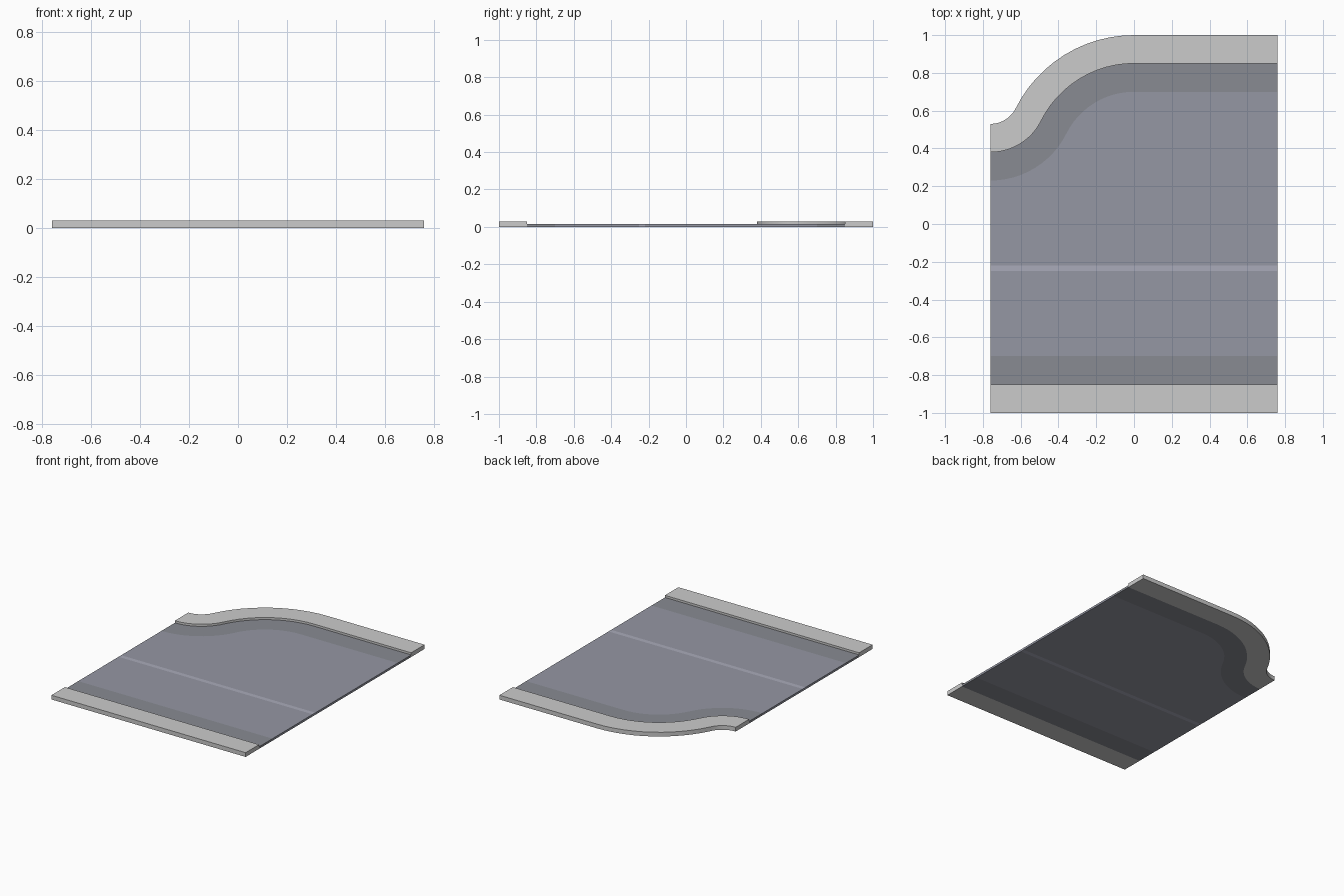
import bpy, bmesh
from math import sin, cos, asin

if "Cube" in bpy.data.objects:
    bpy.data.objects.remove(bpy.data.objects["Cube"])

X, END_Y, DROP = 0.76, 0.85, 0.47
R1 = 0.55                                   # convex radius of the kerb's inner edge
S = (X * X + DROP * DROP) / (2 * DROP)      # sum of both tangent arc radii
R2 = S - R1
SWEEP = asin(X / S)
N = 12


def material(name, rgb):
    m = bpy.data.materials.new(name)
    m.diffuse_color = (*rgb, 1)
    m.use_nodes = True
    m.node_tree.nodes["Principled BSDF"].inputs["Base Color"].default_value = m.diffuse_color
    return m


def curved(offset):
    """Edge line parallel to the inner kerb edge, from left to right."""
    a, b = R1 + offset, R2 - offset
    pts = [(-X + b * sin(SWEEP * i / N), END_Y - DROP + R2 - b * cos(SWEEP * i / N))
           for i in range(N + 1)]
    pts += [(-a * sin(SWEEP * i / N), END_Y - R1 + a * cos(SWEEP * i / N))
            for i in range(N - 1, -1, -1)]
    return pts + [(X, END_Y + offset)]


def straight(y):
    """Edge line at constant y, divided to match the curved lines."""
    return [(x, y) for x, _ in curved(0)]


def strip(name, low, high, top, mat=None):
    """Solid band between two edge lines, standing on the ground."""
    bm = bmesh.new()
    rows = [[bm.verts.new((x, y, z)) for x, y in line]
            for line, z in ((low, 0), (high, 0), (high, top), (low, top))]
    for k in range(4):
        a, b = rows[k], rows[(k + 1) % 4]
        for i in range(len(a) - 1):
            bm.faces.new((a[i], a[i + 1], b[i + 1], b[i]))
    for i in (0, -1):
        bm.faces.new([r[i] for r in rows])
    bmesh.ops.recalc_face_normals(bm, faces=bm.faces)
    me = bpy.data.meshes.new(name)
    bm.to_mesh(me)
    bm.free()
    ob = bpy.data.objects.new(name, me)
    bpy.context.collection.objects.link(ob)
    if mat:
        me.materials.append(mat)
    bpy.context.view_layer.objects.active = ob
    ob.select_set(True)
    bpy.ops.object.shade_smooth_by_angle()
    ob.select_set(False)


asphalt = material("asphalt", (0.30, 0.31, 0.37))
gutter = material("gutter", (0.25, 0.26, 0.29))
paint = material("lane_paint", (0.40, 0.41, 0.49))
ROAD, KERB = 0.015, 0.03

# Raised kerbs
strip("front_kerb", straight(-1), straight(-0.85), KERB)
strip("back_kerb", curved(0), curved(0.15), KERB)

# Darker gutter bands beside the kerbs
strip("front_gutter", straight(-0.85), straight(-0.70), ROAD, gutter)
strip("back_gutter", curved(-0.15), curved(0), ROAD, gutter)

# Road surface either side of the lane line
strip("front_lane", straight(-0.70), straight(-0.25), ROAD, asphalt)
strip("lane_line", straight(-0.25), straight(-0.22), ROAD, paint)
strip("back_lane", straight(-0.22), curved(-0.15), ROAD, asphalt)
